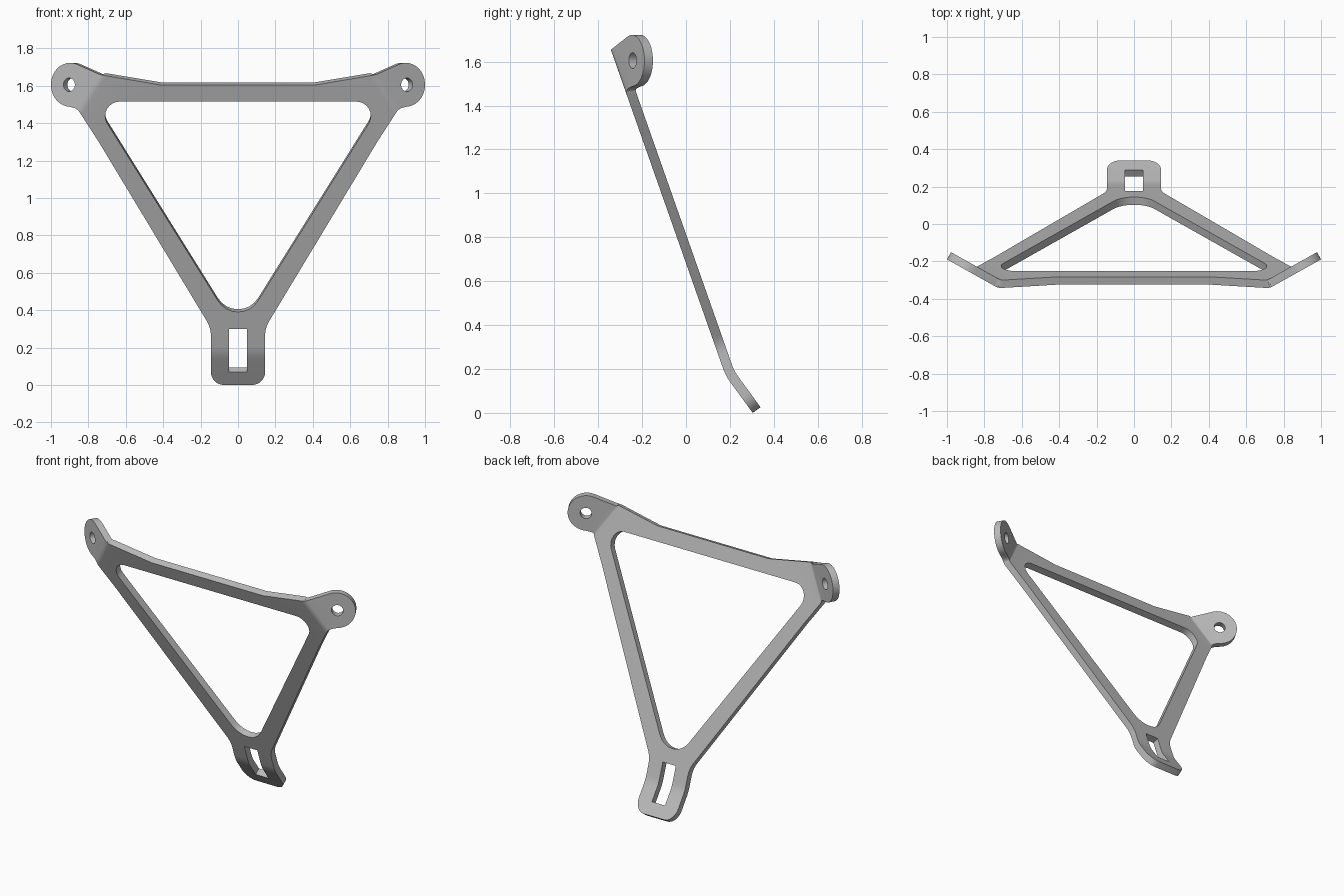
import bpy, bmesh
from math import sin, cos, tan, radians, pi
from mathutils import Vector

old = bpy.data.objects.get("Cube")
if old:
    bpy.data.objects.remove(old, do_unlink=True)

THICK = 0.044   # sheet thickness
BLEND = 0.012   # softness of the bends

grey = bpy.data.materials.new("mid grey metal")
grey.use_nodes = True
grey.diffuse_color = (0.5, 0.5, 0.5, 1)
grey.node_tree.nodes["Principled BSDF"].inputs["Base Color"].default_value = (0.5, 0.5, 0.5, 1)


def rounded(corners, steps=8):
    """Closed loop of (x, z, radius) corners with each corner filleted."""
    pts = []
    for i, (x, z, r) in enumerate(corners):
        p = Vector((x, z))
        if r == 0:
            pts.append(p)
            continue
        a = (Vector(corners[i - 1][:2]) - p).normalized()
        b = (Vector(corners[(i + 1) % len(corners)][:2]) - p).normalized()
        half = a.angle(b) / 2
        centre = p + (a + b).normalized() * r / sin(half)
        start = p + a * r / tan(half) - centre
        end = p + b * r / tan(half) - centre
        turn = pi - 2 * half
        for k in range(steps + 1):
            t = k / steps
            pts.append(centre + (start * sin((1 - t) * turn) + end * sin(t * turn)) / sin(turn))
    return pts


def ring(cx, cz, rx, rz, first, last, count):
    angles = [radians(first + (last - first) * k / count) for k in range(count + 1)]
    return [(cx + rx * cos(a), cz + rz * sin(a), 0) for a in angles]


# Planes of the sheet: each is y = c + gx * x + gz * z
plate = (0.24, 0, -0.352)
foot = (0.304, 0, -0.73)
ears = [(-0.749, 0.56 * s, 0) for s in (-1, 1)]


def height(plane, x, z):
    return plane[0] + plane[1] * x + plane[2] * z


def folded(x, z):
    """Depth of the folded sheet, rounded where two planes meet."""
    y = height(plate, x, z)
    for plane in [foot] + ears:
        other = height(plane, x, z)
        h = max(BLEND - abs(y - other), 0) / BLEND
        y = max(y, other) + h * h * BLEND / 4
    return y


# Outer outline: foot, side bar, ear, top bar, then mirrored
half = [(0.145, 0, 0.07), (0.145, 0.305, 0.15), (0.745, 1.30, 0), (0.86, 1.478, 0.06)]
half += ring(0.898, 1.605, 0.102, 0.117, -85, 112, 24)
half += [(0.735, 1.658, 0.1), (0.41, 1.603, 0)]
outline = half + [(-x, z, r) for x, z, r in reversed(half)]

# Openings: triangle, foot slot and the two bolt holes
window = [(0, 0.278, 0.126), (0.772, 1.515, 0.077), (-0.772, 1.515, 0.077)]
slot = [(-0.048, 0.068, 0), (0.048, 0.068, 0), (0.048, 0.30, 0), (-0.048, 0.30, 0)]
bolts = [ring(s * 0.903, 1.605, 0.031, 0.036, 0, 345, 23) for s in (-1, 1)]

# Flat sheet with openings
bm = bmesh.new()
for loop in [outline, window, slot] + bolts:
    verts = [bm.verts.new((p.x, 0, p.y)) for p in rounded(loop)]
    for i, v in enumerate(verts):
        bm.edges.new((verts[i - 1], v))
bmesh.ops.triangle_fill(bm, use_beauty=True, use_dissolve=False,
                        edges=bm.edges[:], normal=(0, -1, 0))

# Cut along the bends, then fold
for plane in [foot] + ears:
    c, gx, gz = (p - q for p, q in zip(plane, plate))
    normal = Vector((gx, 0, gz))
    for t in (-1, -0.5, 0, 0.5, 1):
        point = normal * ((t * BLEND - c) / normal.length_squared)
        bmesh.ops.bisect_plane(bm, geom=bm.verts[:] + bm.edges[:] + bm.faces[:],
                               dist=1e-5, plane_co=point, plane_no=normal.normalized())
for v in bm.verts:
    v.co.y = folded(v.co.x, v.co.z)
bm.normal_update()
for f in bm.faces:
    if f.normal.y > 0:
        f.normal_flip()

mesh = bpy.data.meshes.new("bracket_frame")
bm.to_mesh(mesh)
bm.free()
mesh.materials.append(grey)
frame = bpy.data.objects.new("bracket_frame", mesh)
bpy.context.collection.objects.link(frame)

# Give the sheet its thickness towards the back
solid = frame.modifiers.new("thickness", "SOLIDIFY")
solid.thickness = THICK
solid.offset = -1
solid.use_even_offset = True
solid.use_quality_normals = True

bpy.ops.object.select_all(action="DESELECT")
frame.select_set(True)
bpy.context.view_layer.objects.active = frame
bpy.ops.object.modifier_apply(modifier=solid.name)
bpy.ops.object.shade_smooth_by_angle(angle=radians(30))
